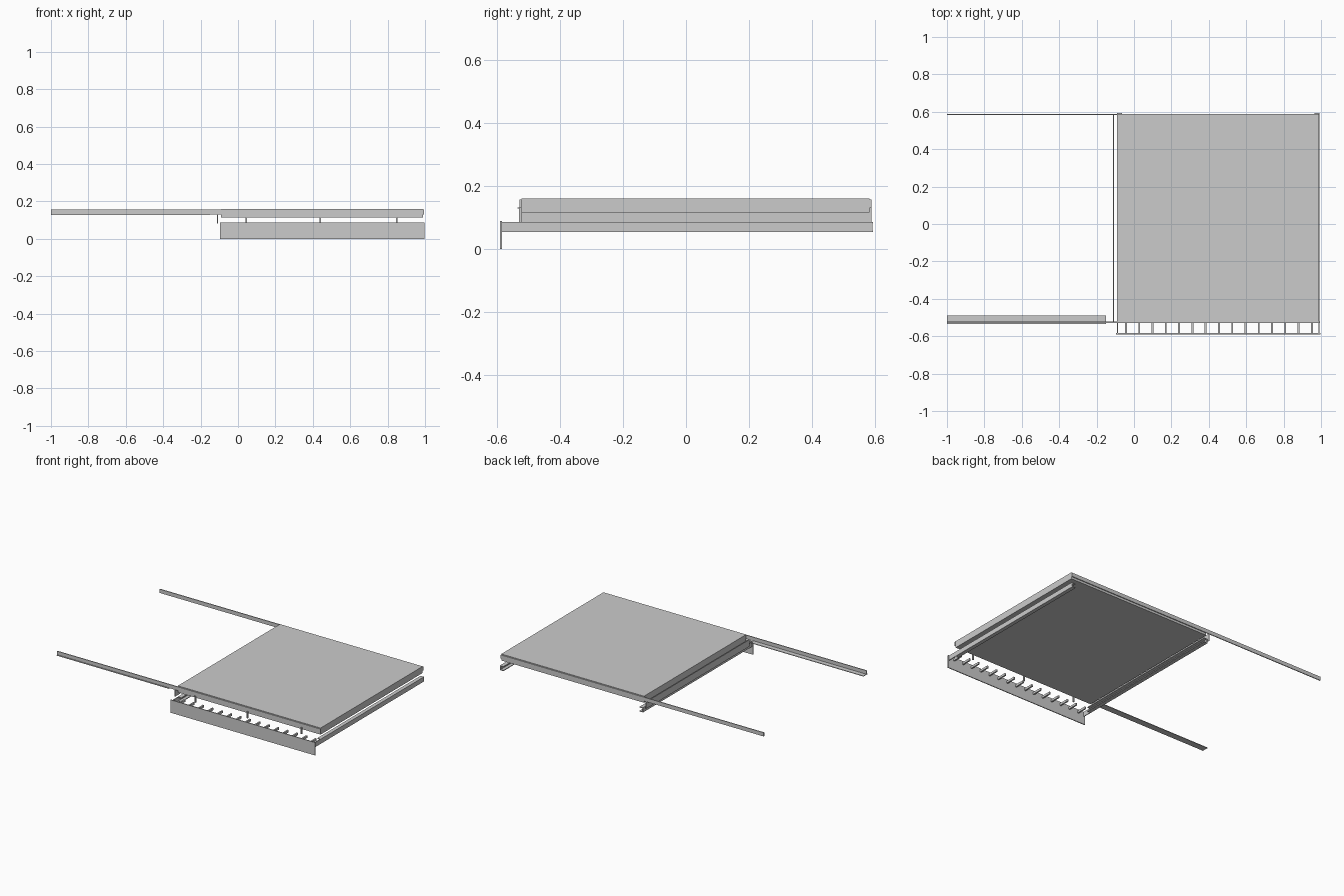
import bpy, bmesh

if "Cube" in bpy.data.objects:
    bpy.data.objects.remove(bpy.data.objects["Cube"])


def boxes(name, specs):
    """One object made of boxes, each (x0, x1, y0, y1, z0, z1)."""
    bm = bmesh.new()
    for x0, x1, y0, y1, z0, z1 in specs:
        for v in bmesh.ops.create_cube(bm, size=1)["verts"]:
            v.co.x = (x0 + x1) / 2 + v.co.x * (x1 - x0)
            v.co.y = (y0 + y1) / 2 + v.co.y * (y1 - y0)
            v.co.z = (z0 + z1) / 2 + v.co.z * (z1 - z0)
    mesh = bpy.data.meshes.new(name)
    bm.to_mesh(mesh)
    bm.free()
    obj = bpy.data.objects.new(name, mesh)
    bpy.context.collection.objects.link(obj)
    return obj


# Main deck slab
boxes("deck_slab", [(-0.09, 0.99, -0.522, 0.582, 0.115, 0.16)])

# Long side strips running past the deck
boxes("back_rail", [(-1, 0.99, 0.582, 0.588, 0.13, 0.156)])
boxes("front_rail", [(-1, 0.995, -0.528, -0.522, 0.13, 0.156)])
boxes("front_rail_flange", [(-1, -0.15, -0.534, -0.49, 0.128, 0.132)])

# Thin plate under the left edge of the deck
boxes("left_plate", [(-0.112, -0.107, -0.528, 0.588, 0.083, 0.13)])

# Channel beams: full-length web, shorter inward flanges
for name, x, s in (("left_beam", -0.09, 1), ("right_beam", 0.992, -1)):
    xw = sorted((x, x + s * 0.005))
    xf = sorted((x, x + s * 0.026))
    boxes(name, [
        (*xw, -0.588, 0.592, 0.053, 0.085),
        (*xf, -0.522, 0.593, 0.053, 0.058),
        (*xf, -0.522, 0.593, 0.080, 0.085),
    ])

# Front skirt plate
boxes("front_plate", [(-0.097, 0.997, -0.59, -0.584, 0, 0.088)])

# Evenly spaced brackets behind the skirt
boxes("front_brackets", [
    (x - 0.005, x + 0.005, -0.586, -0.515, 0.062, 0.077)
    for x in (-0.043 + 0.071 * i for i in range(15))
])

# Hangers below the front rail
boxes("front_hangers", [
    (x - 0.004, x + 0.004, -0.53, -0.52, 0.083, 0.13)
    for x in (0.045, 0.44, 0.848)
])
